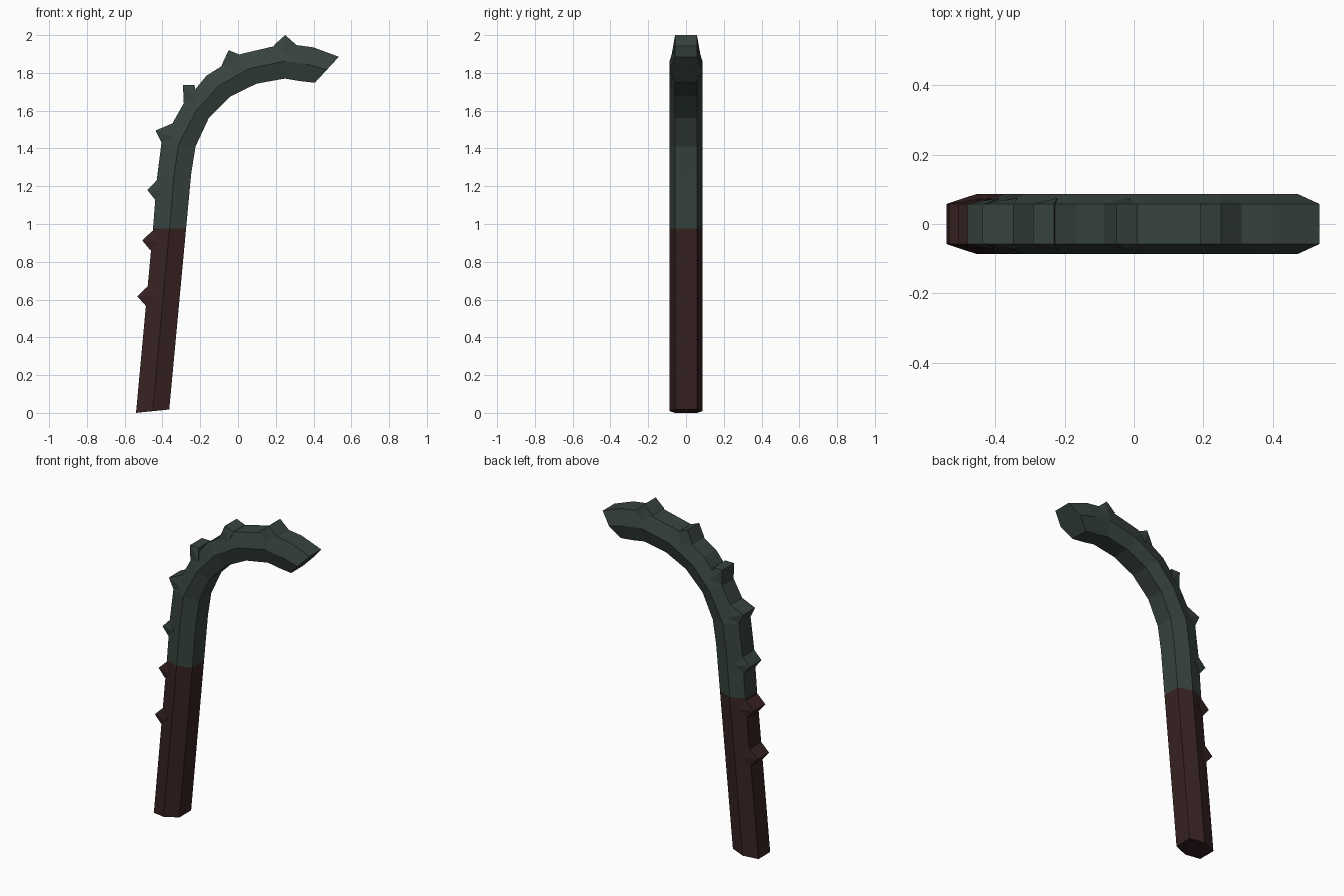
import bpy, bmesh
from mathutils import Vector

if "Cube" in bpy.data.objects:
    bpy.data.objects.remove(bpy.data.objects["Cube"])

HALF = 0.087   # half width at the side ridge
FLAT = 0.058   # half width of the inner and outer flats


def material(name, rgb):
    m = bpy.data.materials.new(name)
    m.diffuse_color = (*rgb, 1)
    m.use_nodes = True
    m.node_tree.nodes["Principled BSDF"].inputs["Base Color"].default_value = m.diffuse_color
    return m


green = material("dark green", (0.039, 0.057, 0.047))
brown = material("dark brown", (0.039, 0.016, 0.016))


def finish(bm, name, mat):
    bmesh.ops.recalc_face_normals(bm, faces=bm.faces)
    me = bpy.data.meshes.new(name)
    bm.to_mesh(me)
    bm.free()
    me.materials.append(mat)
    ob = bpy.data.objects.new(name, me)
    bpy.context.collection.objects.link(ob)


def tube(name, stations, mat, cap):
    """Six-sided tube lofted through (outer x, z, inner x, z) stations."""
    bm = bmesh.new()
    rings = []
    for ox, oz, ix, iz in stations:
        mx, mz = (ox + ix) / 2, (oz + iz) / 2
        pts = [(ox, -FLAT, oz), (mx, -HALF, mz), (ix, -FLAT, iz),
               (ix, FLAT, iz), (mx, HALF, mz), (ox, FLAT, oz)]
        rings.append([bm.verts.new(p) for p in pts])
    for a, b in zip(rings, rings[1:]):
        for i in range(6):
            j = (i + 1) % 6
            bm.faces.new((a[i], a[j], b[j], b[i]))
    bm.faces.new(rings[cap])
    finish(bm, name, mat)


def ridge(name, start, tip, end, mat):
    """Wedge on the outer flat, its sides folding back into the tube."""
    s, t, e = (Vector((p[0], 0, p[1])) for p in (start, tip, end))
    along = (e - s).normalized()
    inward = Vector((along.z, 0, -along.x))
    root = (s + e) / 2 + inward * 0.045
    bm = bmesh.new()
    rows = []
    for p, w in ((s, FLAT), (t, FLAT), (e, FLAT), (root, 0.075)):
        rows.append([bm.verts.new((p.x, y, p.z)) for y in (-w, w)])
    for i in range(4):
        a, b = rows[i], rows[(i + 1) % 4]
        bm.faces.new((a[0], a[1], b[1], b[0]))
    for k in (0, 1):
        bm.faces.new((rows[0][k], rows[1][k], rows[3][k]))
        bm.faces.new((rows[1][k], rows[2][k], rows[3][k]))
    finish(bm, name, mat)


# Lower grip and upper hooked shaft
joint = (-0.450, 0.975, -0.275, 0.975)
tube("lower_grip", [(-0.54, 0.0, -0.364, 0.018), joint], brown, 0)
tube("curved_shaft", [
    joint,
    (-0.430, 1.235, -0.248, 1.265),
    (-0.405, 1.43, -0.225, 1.41),
    (-0.288, 1.638, -0.155, 1.56),
    (-0.167, 1.785, -0.040, 1.675),
    (0.015, 1.900, 0.098, 1.743),
    (0.25, 1.955, 0.248, 1.770),
    (0.40, 1.935, 0.325, 1.757),
    (0.534, 1.885, 0.407, 1.748)], green, -1)

# Ridges along the outer edge
ridges = [
    ((-0.485, 0.563), (-0.533, 0.617), (-0.478, 0.670)),
    ((-0.463, 0.860), (-0.507, 0.913), (-0.452, 0.965)),
    ((-0.440, 1.130), (-0.480, 1.180), (-0.430, 1.232)),
    ((-0.405, 1.430), (-0.436, 1.495), (-0.347, 1.533)),
    ((-0.288, 1.640), (-0.291, 1.735), (-0.230, 1.735)),
    ((-0.087, 1.840), (-0.050, 1.920), (0.008, 1.897)),
    ((0.190, 1.947), (0.250, 2.000), (0.310, 1.947)),
]
for n, pts in enumerate(ridges, 1):
    ridge(f"ridge_{n}", *pts, brown if n < 3 else green)
